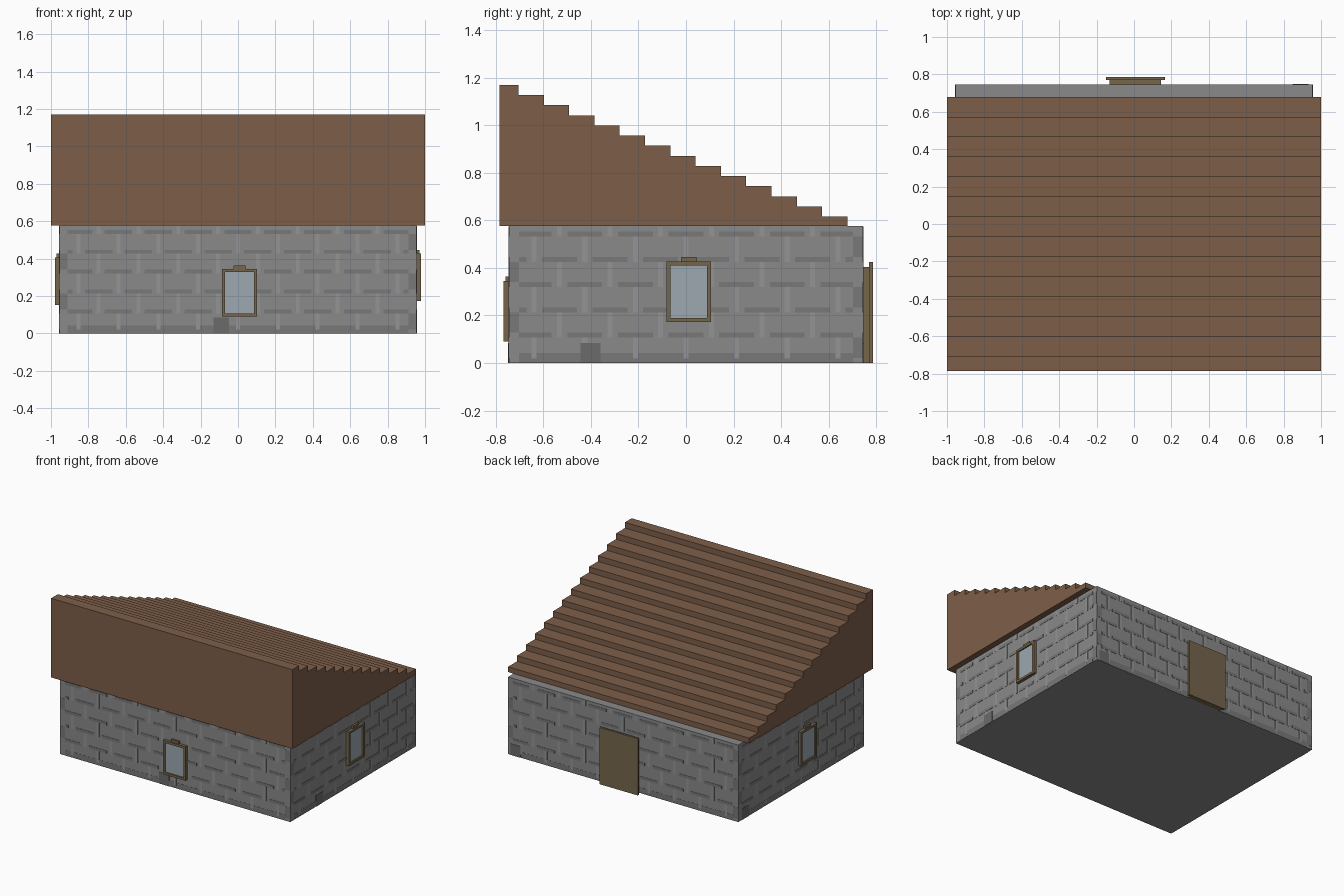
import bpy, bmesh, math
from mathutils import Matrix

if "Cube" in bpy.data.objects:
    bpy.data.objects.remove(bpy.data.objects["Cube"])

W, D, H = 0.955, 0.745, 0.577      # wall half width, half depth, height
MATS = {}


def material(name, srgb):
    lin = [c / 12.92 if c <= 0.04 else ((c + 0.055) / 1.055) ** 2.4 for c in srgb]
    m = bpy.data.materials.new(name)
    m.diffuse_color = (*lin, 1)
    m.use_nodes = True
    m.node_tree.nodes["Principled BSDF"].inputs["Base Color"].default_value = m.diffuse_color
    MATS[name] = m


material("stone", (0.54, 0.54, 0.54))
material("stone_dark", (0.47, 0.47, 0.47))
material("stone_light", (0.58, 0.58, 0.58))
material("stone_patch", (0.42, 0.42, 0.42))
material("roof_brown", (0.49, 0.37, 0.285))
material("wood", (0.46, 0.40, 0.30))
material("glass", (0.61, 0.66, 0.69))


def link(name, bm, mat):
    bmesh.ops.recalc_face_normals(bm, faces=bm.faces)
    me = bpy.data.meshes.new(name)
    bm.to_mesh(me)
    bm.free()
    me.materials.append(MATS[mat])
    ob = bpy.data.objects.new(name, me)
    bpy.context.collection.objects.link(ob)


def boxes(name, mat, items, turn=0):
    """Boxes (u0, u1, d0, d1, z0, z1): u along a wall, d outward; turn = quarter turns from front."""
    bm = bmesh.new()
    for u0, u1, d0, d1, z0, z1 in items:
        m = Matrix.Translation(((u0 + u1) / 2, -(d0 + d1) / 2, (z0 + z1) / 2))
        m = m @ Matrix.Diagonal((u1 - u0, d1 - d0, z1 - z0, 1))
        bmesh.ops.create_cube(bm, size=1, matrix=Matrix.Rotation(turn * math.pi / 2, 4, 'Z') @ m)
    link(name, bm, mat)


def window(name, turn, d, u, z):
    hw, h, b = 0.094, 0.255, 0.017
    boxes(name + "_frame", "wood", [
        (u - hw, u - hw + b, d, d + 0.023, z, z + h),
        (u + hw - b, u + hw, d, d + 0.023, z, z + h),
        (u - hw + b, u + hw - b, d, d + 0.023, z, z + b),
        (u - hw + b, u + hw - b, d, d + 0.023, z + h - b, z + h),
        (u - 0.032, u + 0.032, d, d + 0.015, z + h, z + h + 0.019)], turn)
    boxes(name + "_glass", "glass",
          [(u - hw + b, u + hw - b, d, d + 0.013, z + b, z + h - b)], turn)


def masonry(name, turn, d, half, patch):
    row, inner = 0.1065, half - 0.043
    dark = [(-inner, inner, d, d + 0.001, 0.0005, 0.043)]
    light, corners = [], []
    for r in range(6):
        z = r * row
        top = min(z + row, H - 0.002)
        for i in range(-6, 7):
            u = (i + 0.5 * (r % 2)) * 2 * row
            if z + 0.03 < H and abs(u) < inner - 0.02:
                light.append((u - 0.0106, u + 0.0106, d, d + 0.0015, max(z, 0.02), top))
            a, b = max(u + 0.033, -inner), min(u + 0.18, inner)
            if r and b - a > 0.02:
                dark.append((a, b, d, d + 0.002, z, z + 0.021))
        s = -1 if r % 2 else 1
        a, b = sorted((s * inner, s * half * 0.9995))
        if r < 5:
            corners.append((a, b, d, d + 0.001, z + 0.021, top))
    boxes(name + "_mortar", "stone_dark", dark, turn)
    boxes(name + "_joints", "stone_light", light, turn)
    boxes(name + "_corner_stones", "stone_dark", corners, turn)
    boxes(name + "_patch", "stone_patch",
          [(patch - 0.042, patch + 0.042, d, d + 0.003, 0.0005, 0.085)], turn)


# stone body
boxes("walls", "stone", [(-W, W, -D, D, 0, H)])
for name, turn, d, half, patch in (("front", 0, D, W, -0.09), ("right", 1, W, D, -0.402),
                                   ("back", 2, D, W, -0.89), ("left", 3, W, D, -0.66)):
    masonry(name + "_wall", turn, d, half, patch)

# stepped lean-to roof: side profile extruded along x
profile = [(-0.785, H), (-0.785, 1.17)]
for i in range(14):
    y, z = -0.705 + i * 0.1065, 1.17 - i * 0.0426
    profile += [(y, z), (y, z - 0.0426 if i < 13 else H)]
bm = bmesh.new()
face = bm.faces.new([bm.verts.new((-1, y, z)) for y, z in profile])
ext = bmesh.ops.extrude_face_region(bm, geom=[face], use_keep_orig=True)
bmesh.ops.translate(bm, vec=(2, 0, 0),
                    verts=[v for v in ext["geom"] if isinstance(v, bmesh.types.BMVert)])
link("roof", bm, "roof_brown")

# windows on three walls
window("front_window", 0, D, 0.008, 0.09)
window("right_window", 1, W, 0.012, 0.172)
window("left_window", 3, W, 0.06, 0.152)

# door at the back
boxes("door_frame", "wood", [(-0.145, 0.13, D, 0.77, 0, 0.404)], 2)
boxes("door_panel", "wood", [(-0.167, 0.151, 0.77, 0.786, 0, 0.425)], 2)
